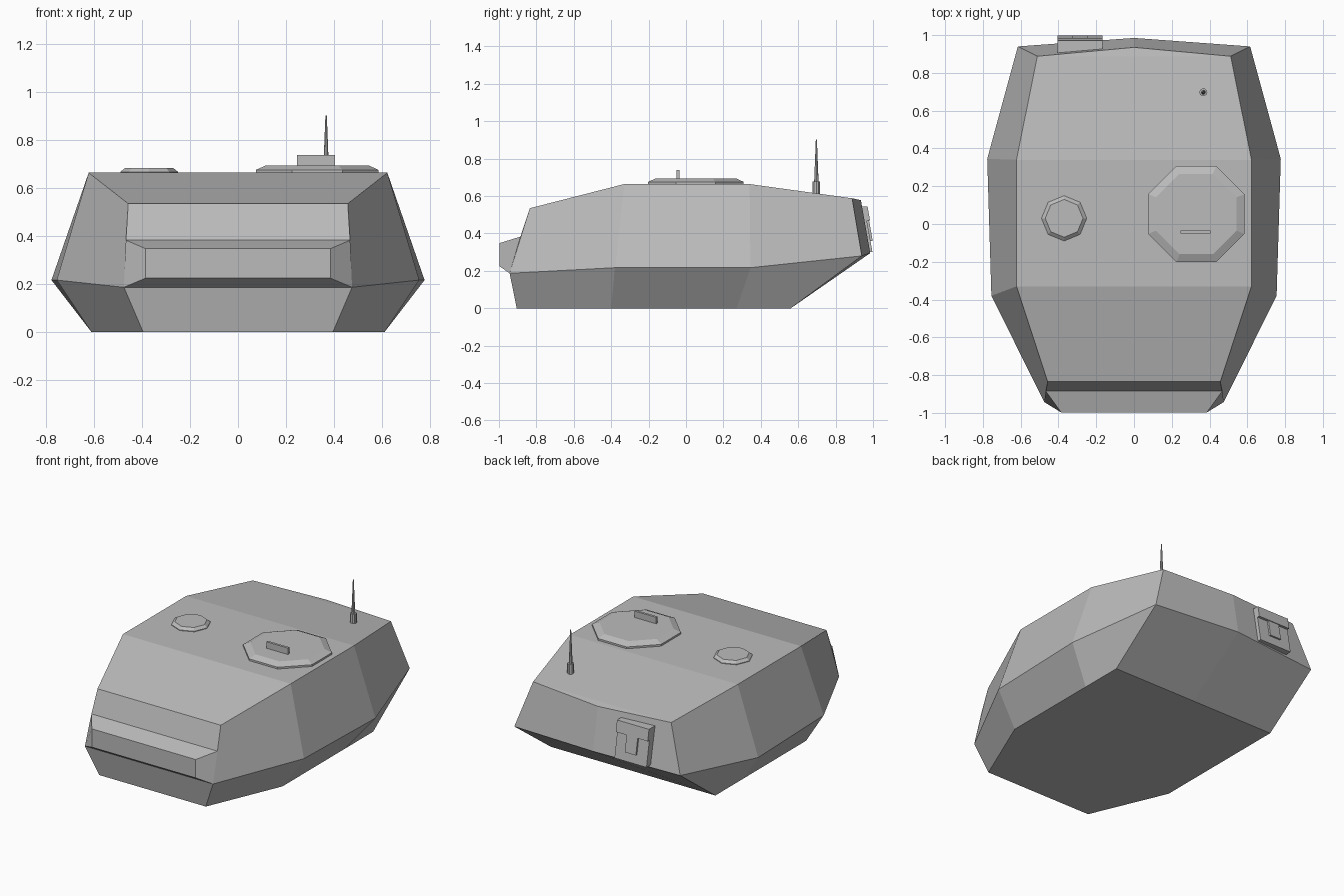
import bpy, bmesh
from math import pi, cos, sin

cube = bpy.data.objects.get("Cube")
if cube:
    bpy.data.objects.remove(cube, do_unlink=True)

grey = bpy.data.materials.new("plain_grey")
grey.use_nodes = True
colour = (0.5, 0.5, 0.5, 1)
grey.diffuse_color = colour
grey.node_tree.nodes["Principled BSDF"].inputs["Base Color"].default_value = colour


def finish(bm, name):
    bmesh.ops.recalc_face_normals(bm, faces=bm.faces)
    mesh = bpy.data.meshes.new(name)
    bm.to_mesh(mesh)
    bm.free()
    mesh.materials.append(grey)
    obj = bpy.data.objects.new(name, mesh)
    bpy.context.collection.objects.link(obj)
    return obj


def stack(name, x, y, sides, rings, turn=0.0):
    """Solid of stacked regular polygons, rings = (radius, z)."""
    bm = bmesh.new()
    loops = []
    for r, z in rings:
        angles = [turn + 2 * pi * i / sides for i in range(sides)]
        loops.append([bm.verts.new((x + r * cos(a), y + r * sin(a), z)) for a in angles])
    for a, b in zip(loops, loops[1:]):
        for i in range(sides):
            j = (i + 1) % sides
            bm.faces.new((a[i], a[j], b[j], b[i]))
    bm.faces.new(loops[0])
    bm.faces.new(loops[-1])
    return finish(bm, name)


def prism(name, x0, x1, profile):
    """Side profile of (y, z) points extruded along x."""
    bm = bmesh.new()
    a, b = ([bm.verts.new((x, y, z)) for y, z in profile] for x in (x0, x1))
    n = len(profile)
    for i in range(n):
        j = (i + 1) % n
        bm.faces.new((a[i], a[j], b[j], b[i]))
    bm.faces.new(a)
    bm.faces.new(b)
    return finish(bm, name)


# Turret shell: half outlines run from front corner to the rear centre
outlines = [
    [(.395, -.905, 0), (.61, -.4, 0), (.61, .27, 0), (.61, .56, 0), (0, .56, 0)],
    [(.475, -.943, .187), (.755, -.38, .217), (.777, .345, .217), (.615, .94, .28), (0, .985, .295)],
    [(.457, -.835, .535), (.622, -.33, .664), (.622, .34, .664), (.512, .888, .588), (0, .935, .578)],
]
nose_points = [(.467, -.885, .383), (.385, -.998, .348), (.385, -.998, .225)]

bm = bmesh.new()
halves = []
for side in (1, -1):
    rows = [[bm.verts.new((side * x, y, z)) for x, y, z in row] for row in outlines]
    nose = [bm.verts.new((side * x, y, z)) for x, y, z in nose_points]
    halves.append((rows, nose))
    for low, high in zip(rows, rows[1:]):
        for i in range(4):
            bm.faces.new((low[i], low[i + 1], high[i + 1], high[i]))
    # nose cheek, and the sliver beside the brow
    bm.faces.new((rows[1][0], nose[0], nose[1], nose[2]))
    bm.faces.new((rows[1][0], rows[2][0], nose[0]))
(left, left_nose), (right, right_nose) = halves

# Front strips, roof and floor join the two halves
strip_l = [left[0][0], left[1][0]] + left_nose[::-1] + left[2][:4]
strip_r = [right[0][0], right[1][0]] + right_nose[::-1] + right[2][:4]
for i in range(len(strip_l) - 1):
    bm.faces.new((strip_l[i], strip_r[i], strip_r[i + 1], strip_l[i + 1]))
bm.faces.new((left[2][3], left[2][4], right[2][4], right[2][3]))
bm.faces.new(left[0][:4] + right[0][3::-1])
bmesh.ops.remove_doubles(bm, verts=bm.verts, dist=.0005)
finish(bm, "turret_shell")

# Roof hatch with its handle, and the small vent
corner = 1 / cos(pi / 8)
stack("roof_hatch", .33, .053, 8,
      [(.255 * corner, .655), (.255 * corner, .676), (.213 * corner, .695)], pi / 8)
prism("hatch_handle", .245, .405, [(-.05, .69), (-.034, .69), (-.034, .738), (-.05, .738)])
stack("roof_vent", -.37, .03, 8, [(.12, .655), (.12, .668), (.1, .684)])

# Antenna
stack("antenna_base", .367, .697, 10, [(.021, .59), (.021, .678)])
stack("antenna_rod", .367, .697, 8, [(.012, .67), (.003, .902)])


# Rear stowage box: slabs leaning with the rear plate
def leaning_slab(name, x0, x1, z0, z1, inner, outer):
    lean = lambda z: -.178 * (z - .3)
    prism(name, x0, x1, [(inner + lean(z0), z0), (outer + lean(z0), z0),
                         (outer + lean(z1), z1), (inner + lean(z1), z1)])


leaning_slab("rear_box", -.405, -.168, .3, .54, .93, .997)
leaning_slab("box_flap", -.405, -.168, .47, .545, .93, 1.014)
leaning_slab("box_strap", -.327, -.245, .36, .5, .96, 1.009)
